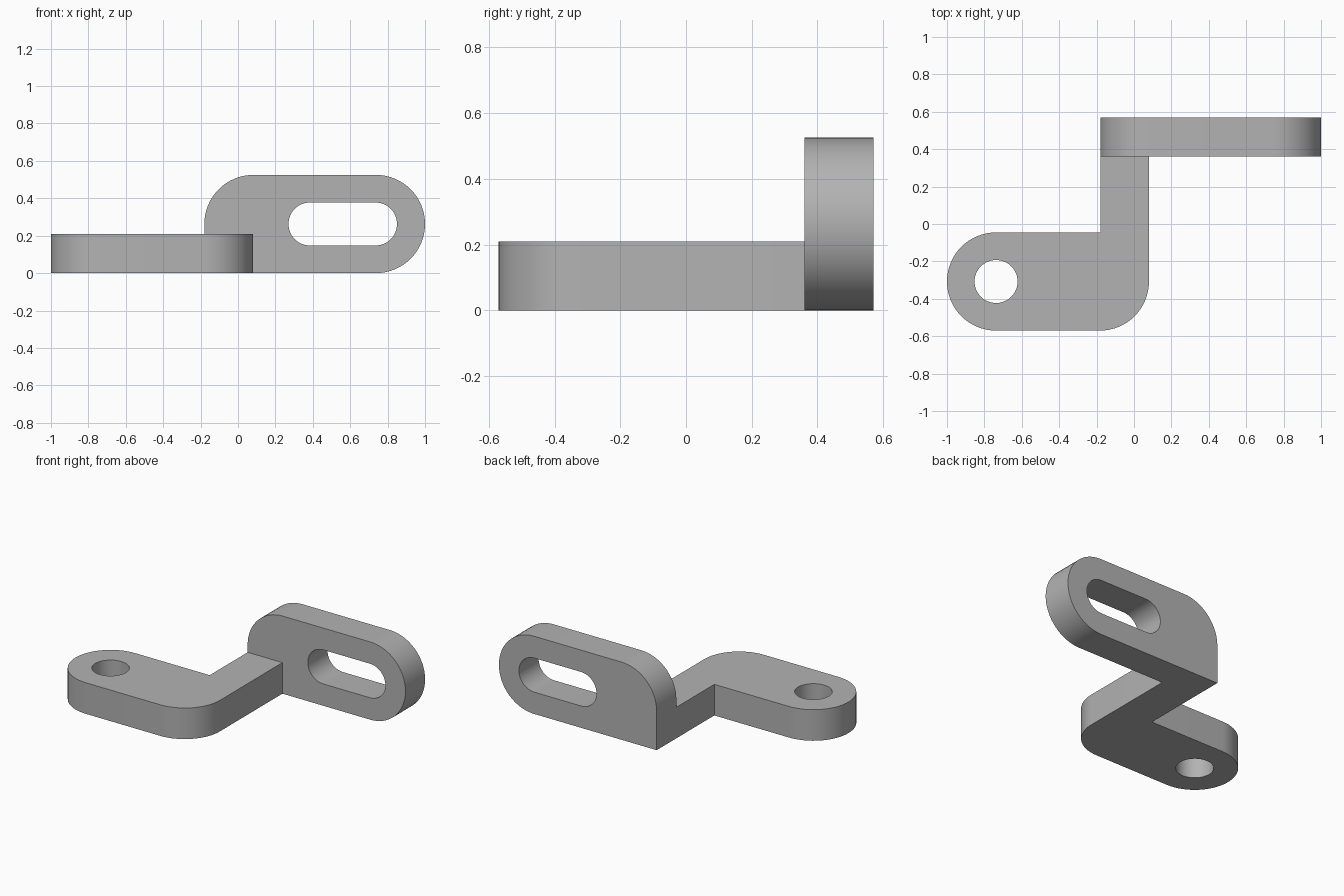
import bpy, bmesh, math
from mathutils import Matrix

if "Cube" in bpy.data.objects:
    bpy.data.objects.remove(bpy.data.objects["Cube"])

R, HOLE_R, THICK = 0.2625, 0.115, 0.21   # end radius, hole radius, plate thickness

steel = bpy.data.materials.new("plain grey")
steel.diffuse_color = (0.45, 0.45, 0.45, 1)
steel.use_nodes = True
steel.node_tree.nodes["Principled BSDF"].inputs["Base Color"].default_value = steel.diffuse_color


def arc(cx, cy, r, start, end, n):
    """Points on an arc, angles in degrees."""
    angles = [math.radians(start + (end - start) * i / n) for i in range(n + 1)]
    return [(cx + r * math.cos(a), cy + r * math.sin(a)) for a in angles]


def plate(name, outline, hole, matrix):
    """Flat plate with one opening, extruded by THICK and placed by matrix."""
    bm = bmesh.new()
    edges = []
    for loop in (outline, hole):
        vs = [bm.verts.new((x, y, 0)) for x, y in loop]
        edges += [bm.edges.new((v, vs[i - 1])) for i, v in enumerate(vs)]
    bmesh.ops.triangle_fill(bm, edges=edges, use_beauty=True)
    ext = bmesh.ops.extrude_face_region(bm, geom=bm.faces[:])
    top = [v for v in ext["geom"] if isinstance(v, bmesh.types.BMVert)]
    bmesh.ops.translate(bm, verts=top, vec=(0, 0, THICK))
    bm.transform(matrix)
    bmesh.ops.recalc_face_normals(bm, faces=bm.faces[:])
    mesh = bpy.data.meshes.new(name)
    bm.to_mesh(mesh)
    bm.free()
    mesh.materials.append(steel)
    ob = bpy.data.objects.new(name, mesh)
    bpy.context.collection.objects.link(ob)
    return ob


# Flat foot: rounded tab with a round hole, plus the arm running back
LEFT, RIGHT, FRONT, BACK = -0.18, 0.08, -0.57, 0.36
cy = FRONT + R
foot_outline = (arc(-1 + R, cy, R, 90, 270, 32)
                + arc(RIGHT - R, cy, R, 270, 360, 16)
                + [(RIGHT, BACK), (LEFT, BACK), (LEFT, FRONT + 2 * R)])
foot_hole = arc(-1 + R, cy, HOLE_R, 0, 360, 48)[:-1]
foot = plate("foot_arm", foot_outline, foot_hole, Matrix())

# Upright plate: square lower corner, rounded ends, long slot
upright_outline = ([(LEFT, 0)] + arc(1 - R, R, R, -90, 90, 32)
                   + arc(LEFT + R, R, R, 90, 180, 16))
slot = (arc(0.735, R, HOLE_R, -90, 90, 24)
        + arc(0.385, R, HOLE_R, 90, 270, 24))
stand = Matrix.Translation((0, BACK + THICK, 0)) @ Matrix.Rotation(math.pi / 2, 4, 'X')
bracket = plate("bracket", upright_outline, slot, stand)

# Weld the two plates into one solid
weld = bracket.modifiers.new("weld", 'BOOLEAN')
weld.operation, weld.solver, weld.object = 'UNION', 'EXACT', foot
bpy.context.view_layer.objects.active = bracket
bracket.select_set(True)
bpy.ops.object.modifier_apply(modifier="weld")
bpy.data.objects.remove(foot)
bpy.ops.object.shade_smooth_by_angle(angle=math.radians(30))
